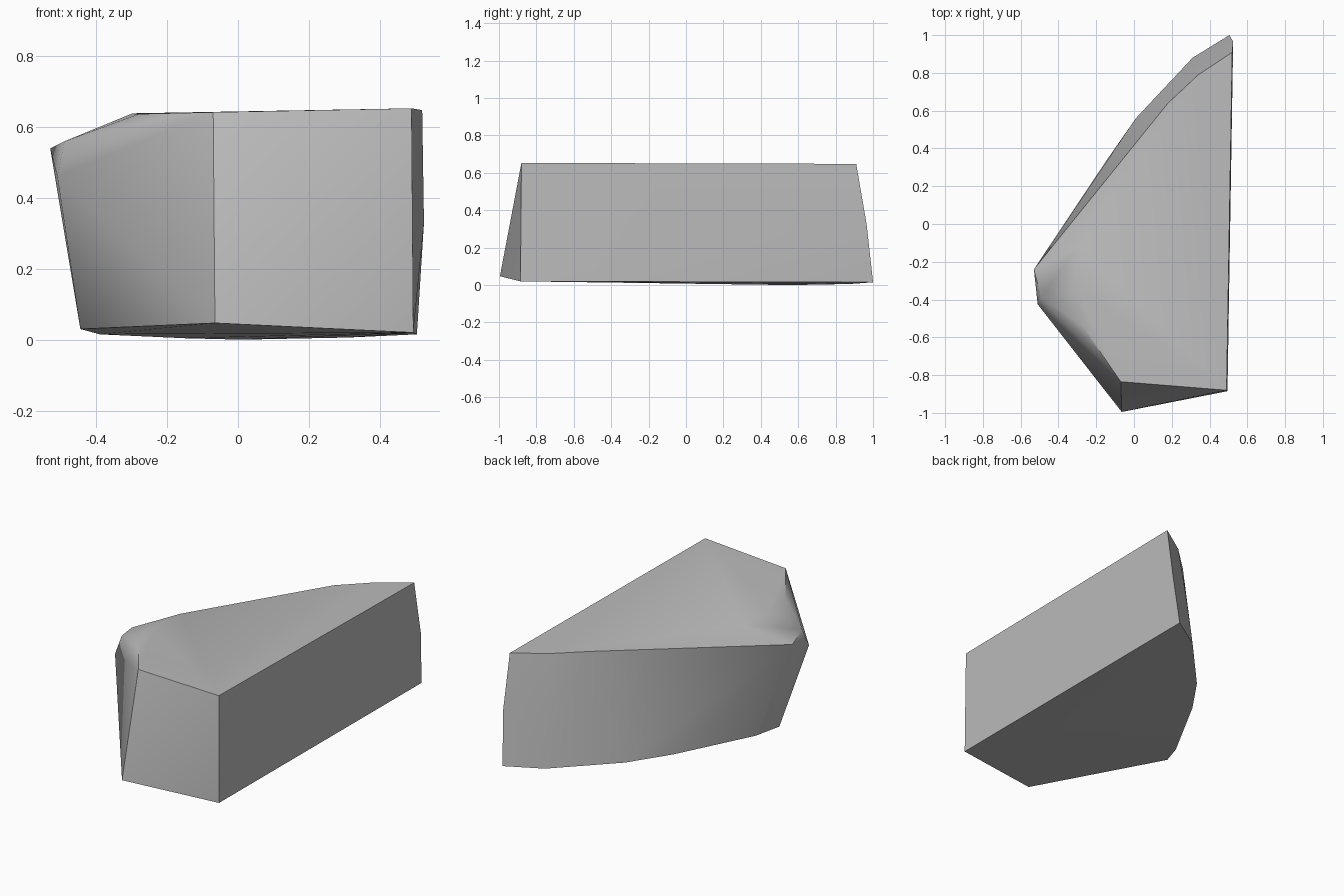
import bpy, bmesh, math

cube = bpy.data.objects.get("Cube")
if cube:
    bpy.data.objects.remove(cube, do_unlink=True)

# Flat grey stone
stone = bpy.data.materials.new("stone_grey")
stone.use_nodes = True
grey = (0.5, 0.5, 0.5, 1)
stone.diffuse_color = grey
stone.node_tree.nodes["Principled BSDF"].inputs["Base Color"].default_value = grey

# Outline of the top face, with its chipped corner
top = [(0.49, -0.88, 0.653), (-0.07, -0.835, 0.642), (-0.28, -0.53, 0.637),
       (-0.30, -0.355, 0.638), (-0.295, -0.12, 0.639), (0.18, 0.64, 0.645),
       (0.34, 0.79, 0.647), (0.52, 0.91, 0.648)]
# Protruding corner below the chip
corner = [(-0.49, -0.39, 0.56), (-0.53, -0.24, 0.54), (-0.51, -0.425, 0.46)]
# Slight bulge half way up the curved back
middle = [(0.525, 0.965, 0.33), (0.33, 0.845, 0.33), (0.10, 0.60, 0.33)]
# Outline of the underside
bottom = [(0.495, -0.885, 0.02), (-0.065, -0.995, 0.047), (-0.445, -0.24, 0.03),
          (-0.39, -0.10, 0.015), (-0.15, 0.33, 0.004), (0.01, 0.56, 0.0),
          (0.31, 0.88, 0.006), (0.505, 1.0, 0.015)]

# Chipped rock: hull around the outlines
bm = bmesh.new()
for p in top + corner + middle + bottom:
    bm.verts.new(p)
hull = bmesh.ops.convex_hull(bm, input=bm.verts)
loose = [v for v in bm.verts if not v.link_faces]
bmesh.ops.delete(bm, geom=loose, context="VERTS")
bmesh.ops.dissolve_limit(bm, angle_limit=math.radians(1), verts=bm.verts, edges=bm.edges)
bmesh.ops.recalc_face_normals(bm, faces=bm.faces)
mesh = bpy.data.meshes.new("rock")
bm.to_mesh(mesh)
bm.free()
mesh.materials.append(stone)

rock = bpy.data.objects.new("rock", mesh)
bpy.context.collection.objects.link(rock)
bpy.ops.object.select_all(action="DESELECT")
rock.select_set(True)
bpy.context.view_layer.objects.active = rock
bpy.ops.object.shade_smooth_by_angle(angle=math.radians(35))
